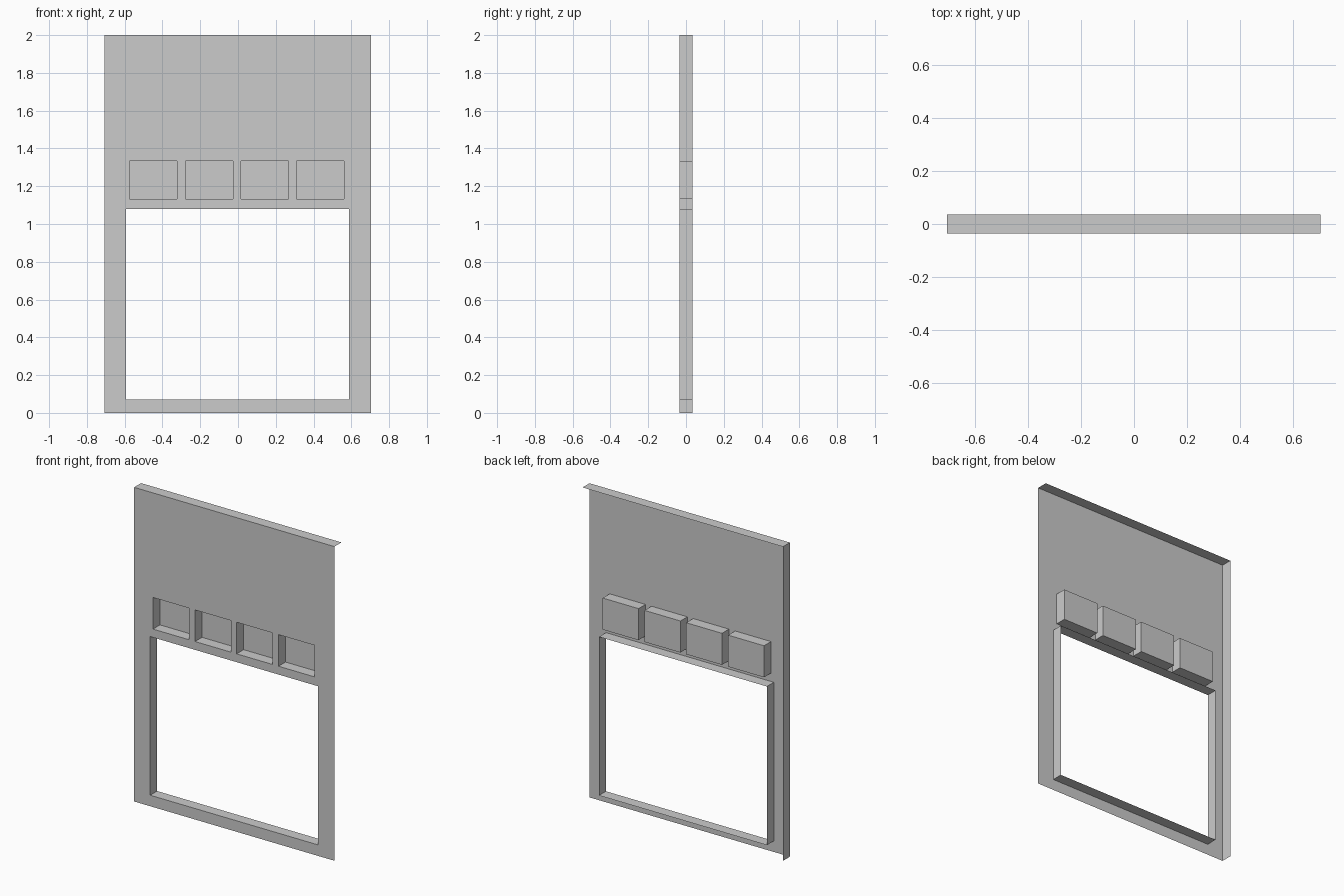
import bpy, bmesh

if "Cube" in bpy.data.objects:
    bpy.data.objects.remove(bpy.data.objects["Cube"])

F, B = -0.035, 0.035            # front sheet and back edge depths
X0, X1, H = -0.707, 0.704, 2.0  # outer panel extents
opening = (-0.594, 0.588, 0.07, 1.08)
recesses = [(x, x + 0.252, 1.133, 1.334) for x in (-0.574, -0.278, 0.015, 0.310)]


def make_object(name, quads):
    bm = bmesh.new()
    for q in quads:
        bm.faces.new([bm.verts.new(p) for p in q])
    bmesh.ops.remove_doubles(bm, verts=bm.verts, dist=1e-5)
    me = bpy.data.meshes.new(name)
    bm.to_mesh(me)
    bm.free()
    ob = bpy.data.objects.new(name, me)
    bpy.context.collection.objects.link(ob)
    return ob


def rect(x0, x1, z0, z1, y):
    return [(x0, y, z0), (x1, y, z0), (x1, y, z1), (x0, y, z1)]


def sleeve(r):
    """Four walls running from the front sheet to the back edge."""
    f, b = rect(*r, F), rect(*r, B)
    return [[f[i], b[i], b[i - 1], f[i - 1]] for i in range(4)]


# Front sheet: strips around the holes
o, zr0, zr1 = opening, recesses[0][2], recesses[0][3]
sheet = [rect(X0, X1, 0, o[2], F), rect(X0, o[0], o[2], o[3], F),
         rect(o[1], X1, o[2], o[3], F), rect(X0, X1, o[3], zr0, F),
         rect(X0, X1, zr1, H, F)]
stops = [X0] + [x for r in recesses for x in r[:2]] + [X1]
sheet += [rect(a, b, zr0, zr1, F) for a, b in zip(stops[::2], stops[1::2])]
make_object("front_sheet", sheet)

# Return flanges along the top and the left side only
make_object("edge_flanges", [
    [(X0, F, H), (X1, F, H), (X1, B, H), (X0, B, H)],
    [(X0, F, 0), (X0, F, H), (X0, B, H), (X0, B, 0)]])

# Large opening frame
make_object("opening_frame", sleeve(opening))

# Four shallow trays, closed at the back
for i, r in enumerate(recesses):
    make_object(f"tray_{i + 1}", sleeve(r) + [rect(*r, B)])
